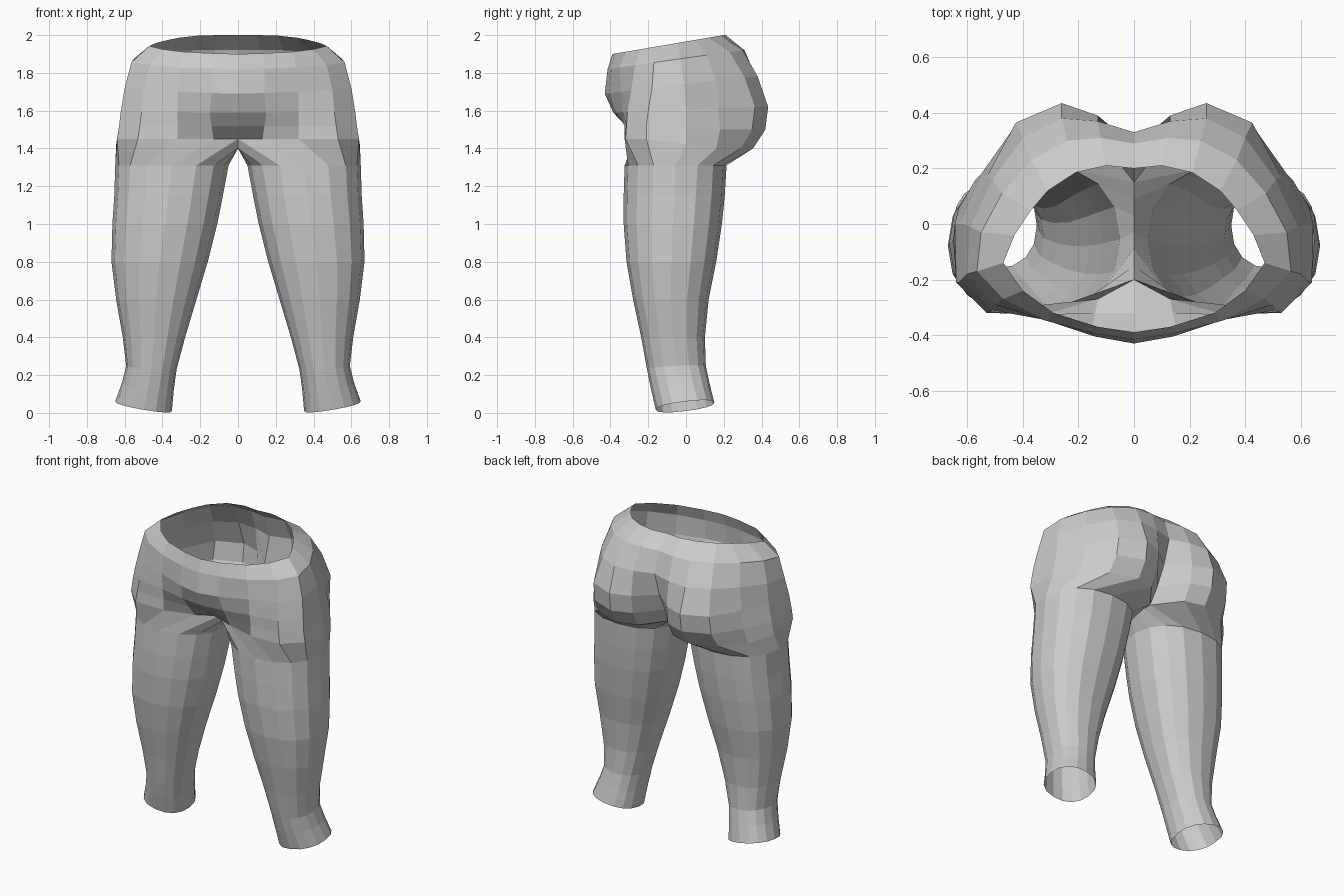
import bpy, bmesh
from math import cos, sin, radians, copysign

if "Cube" in bpy.data.objects:
    bpy.data.objects.remove(bpy.data.objects["Cube"])

bm = bmesh.new()


def pelvis_ring(zf, zb, pts):
    """Half ring from front centre to back centre, height sliding from zf to zb."""
    y0, y1 = pts[0][1], pts[-1][1]
    ring = []
    for x, y in pts:
        t = min(1, max(0, (y - y0) / (y1 - y0)))
        ring.append(bm.verts.new((x, y, zf + (zb - zf) * t)))
    return ring


def leg_ring(z, x0, x1, yf, yb, tilt=0):
    """Closed 16-sided, slightly boxy ring; tilt slants it like the hem."""
    cx, cy, rx, ry = (x0 + x1) / 2, (yf + yb) / 2, (x1 - x0) / 2, (yb - yf) / 2
    ring = []
    for i in range(16):
        a = radians(247.5 + 22.5 * i)
        c, s = cos(a), sin(a)
        dx = rx * copysign(abs(c) ** 0.88, c)
        dy = ry * copysign(abs(s) ** 0.88, s)
        ring.append(bm.verts.new((cx + dx, cy + dy, z + tilt * (0.17 * dx + 0.12 * dy))))
    return ring


def bridge(a, b, closed):
    n = len(a)
    for i in range(n if closed else n - 1):
        j = (i + 1) % n
        bm.faces.new((a[i], a[j], b[j], b[i]))


# Waist, belly and seat, top to bottom
pelvis = [
    pelvis_ring(1.90, 2.00, [(0, -.39), (.13, -.37), (.29, -.32), (.40, -.24), (.47, -.14), (.43, -.04),
                             (.37, .05), (.31, .12), (.21, .185), (.10, .21), (0, .20)]),
    pelvis_ring(1.82, 1.92, [(0, -.415), (.14, -.395), (.31, -.35), (.47, -.27), (.565, -.17), (.55, -.03),
                             (.475, .11), (.37, .23), (.24, .30), (.12, .31), (0, .29)]),
    pelvis_ring(1.69, 1.78, [(0, -.43), (.14, -.405), (.32, -.345), (.50, -.29), (.60, -.18), (.59, -.01),
                             (.51, .16), (.40, .31), (.26, .38), (.13, .37), (0, .33)]),
    pelvis_ring(1.59, 1.62, [(0, -.385), (.15, -.37), (.32, -.335), (.51, -.31), (.62, -.20), (.61, 0),
                             (.53, .17), (.425, .365), (.26, .435), (.13, .39), (0, .28)]),
    pelvis_ring(1.52, 1.50, [(0, -.32), (.14, -.32), (.32, -.325), (.52, -.315), (.63, -.21), (.63, 0),
                             (.55, .18), (.43, .35), (.26, .42), (.13, .375), (0, .22)]),
]
# Crotch ring: outer half continues the seat, inner points lie on the centre line
crotch = pelvis_ring(1.45, 1.40, [(0, -.20), (.13, -.27), (.32, -.325), (.53, -.32), (.64, -.21), (.645, 0),
                                  (.57, .16), (.44, .29), (.26, .355), (.13, .32), (0, .15)])
for a, b in zip(pelvis, pelvis[1:] + [crotch]):
    bridge(a, b, False)
crotch += [bm.verts.new((0, y, 1.40)) for y in (.09, .03, -.03, -.09, -.15)]

# Leg from thigh to slanted hem
leg = [crotch] + [leg_ring(*r) for r in (
    (1.31, .05, .65, -.325, .215),
    (1.15, .08, .655, -.33, .205),
    (1.00, .11, .665, -.33, .19),
    (.80, .16, .67, -.315, .16),
    (.60, .22, .645, -.28, .12),
    (.40, .28, .61, -.237, .10),
    (.24, .325, .592, -.207, .105, .4),
    (.14, .34, .615, -.185, .125, .8),
    (.035, .35, .65, -.16, .15, 1.0))]
for a, b in zip(leg, leg[1:]):
    bridge(a, b, True)

bmesh.ops.recalc_face_normals(bm, faces=bm.faces)
# An open shell may be oriented inwards: check an outward-facing thigh face
bm.faces.ensure_lookup_table()
outer = max(bm.faces, key=lambda f: f.calc_center_median().x)
if outer.normal.x < 0:
    bmesh.ops.reverse_faces(bm, faces=bm.faces)

mesh = bpy.data.meshes.new("trousers")
bm.to_mesh(mesh)
bm.free()
trousers = bpy.data.objects.new("trousers", mesh)
bpy.context.collection.objects.link(trousers)

# Mirror the half across the centre line
mirror = trousers.modifiers.new("mirror", 'MIRROR')
mirror.use_axis[0] = True
mirror.use_clip = True
mirror.merge_threshold = 0.001
